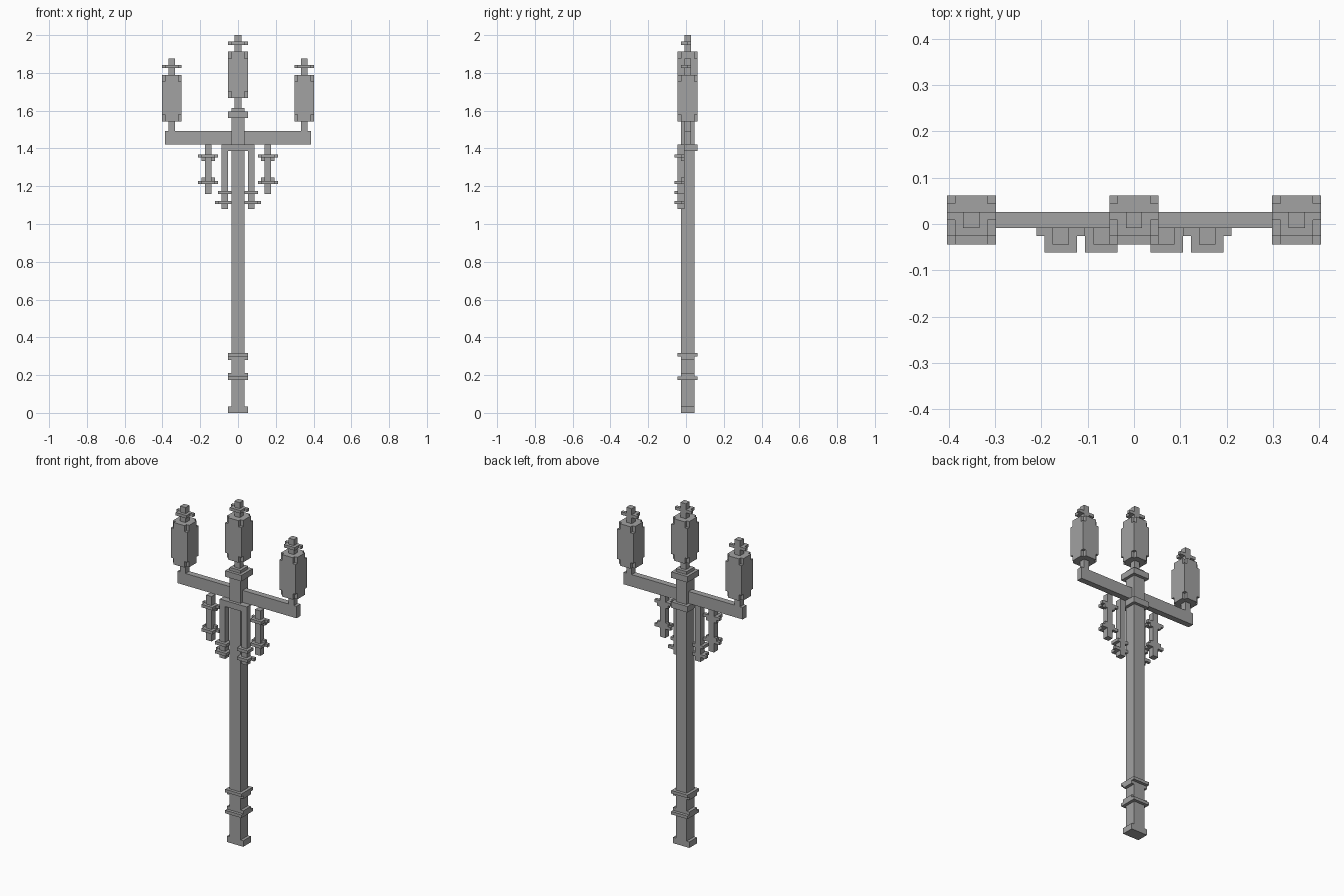
import bpy
import bmesh
from itertools import product

if "Cube" in bpy.data.objects:
    bpy.data.objects.remove(bpy.data.objects["Cube"])

U = 2 / 114      # one block unit
CY = 0.5         # depth of the post axis, in units

grey = bpy.data.materials.new("cast iron grey")
grey.use_nodes = True
grey.diffuse_color = (0.36, 0.36, 0.36, 1)
grey.node_tree.nodes["Principled BSDF"].inputs["Base Color"].default_value = grey.diffuse_color


def solid(name, boxes):
    """Make one clean shell from overlapping boxes (x0, x1, y0, y1, z0, z1)."""
    cuts = [sorted({b[2 * a + s] for b in boxes for s in (0, 1)}) for a in range(3)]

    def filled(cell):
        if any(not 0 <= cell[a] < len(cuts[a]) - 1 for a in range(3)):
            return False
        mid = [(cuts[a][cell[a]] + cuts[a][cell[a] + 1]) / 2 for a in range(3)]
        return any(all(b[2 * a] < mid[a] < b[2 * a + 1] for a in range(3)) for b in boxes)

    bm = bmesh.new()
    verts = {}

    def corner(i):
        if i not in verts:
            verts[i] = bm.verts.new([cuts[a][i[a]] * U for a in range(3)])
        return verts[i]

    for cell in product(*(range(len(c) - 1) for c in cuts)):
        if not filled(cell):
            continue
        for a, s in product(range(3), (0, 1)):
            beside = list(cell)
            beside[a] += 2 * s - 1
            if filled(beside):
                continue
            p, q = (a + 1) % 3, (a + 2) % 3
            ring = []
            for dp, dq in ((0, 0), (1, 0), (1, 1), (0, 1)):
                i = list(cell)
                i[a] += s
                i[p] += dp
                i[q] += dq
                ring.append(corner(tuple(i)))
            bm.faces.new(ring if s else ring[::-1])
    bmesh.ops.dissolve_limit(bm, angle_limit=0.01, verts=bm.verts[:], edges=bm.edges[:])
    mesh = bpy.data.meshes.new(name)
    bm.to_mesh(mesh)
    bm.free()
    mesh.materials.append(grey)
    obj = bpy.data.objects.new(name, mesh)
    bpy.context.collection.objects.link(obj)


def block(x, y, hx, hy, z0, z1):
    return (x - hx, x + hx, y - hy, y + hy, z0, z1)


def crossbar(x, back, z, wide=3):
    """Thin stepped bar: wide at the back, narrower in front."""
    return [(x - wide, x + wide, back - 1, back, z, z + 1),
            (x - 2, x + 2, back - 3, back, z, z + 1)]


# Post with its foot and collars
post = [block(0, CY, 2, 2, 0, 92), block(0, CY, 3, 2, 0, 2)]
for z, plate in ((10, 10), (16, 17)):
    post += [block(0, CY, 3, 2, z, z + 2), block(0, CY, 3, 3, plate, plate + 1)]
post += [block(0, CY, 3, 3, z, z + 2) for z in (79, 89)]
solid("post", post)

# Arm across the post
solid("cross_arm", [block(0, CY, 22, 1, 81, 85)])

# Three lanterns with notched corners, necks and finials
for name, x, z, foot in (("centre", 0, 95, 92), ("left", 20, 88, 85), ("right", -20, 88, 85)):
    top = z + 14
    solid(name + "_lantern", [
        block(x, CY, 3, 3, z + 2, top - 2),
        block(x, CY, 2, 3, z, top),
        block(x, CY, 3, 2, z, top)])
    solid(name + "_neck", [block(x, CY, 1, 1, foot, z)])
    solid(name + "_finial", [block(x, CY, 1, 1, top, top + 5)] + crossbar(x, CY + 1, top + 2))

# Hanging ornaments in front of the post
for name, side in (("left", 1), ("right", -1)):
    x = 4 * side
    solid(name + "_inner_hanger", [block(x, -1.5, 1, 1, 61.5, 81)]
          + crossbar(x, -0.5, 63) + crossbar(x, -0.5, 66, 2))
    x = 9 * side
    solid(name + "_outer_hanger", [block(x, -1.5, 1, 1, 66, 81)]
          + crossbar(x, -0.5, 77) + crossbar(x, -0.5, 69)
          + [block(x, -1, 2, 0.5, z, z + 1) for z in (76, 70)])
